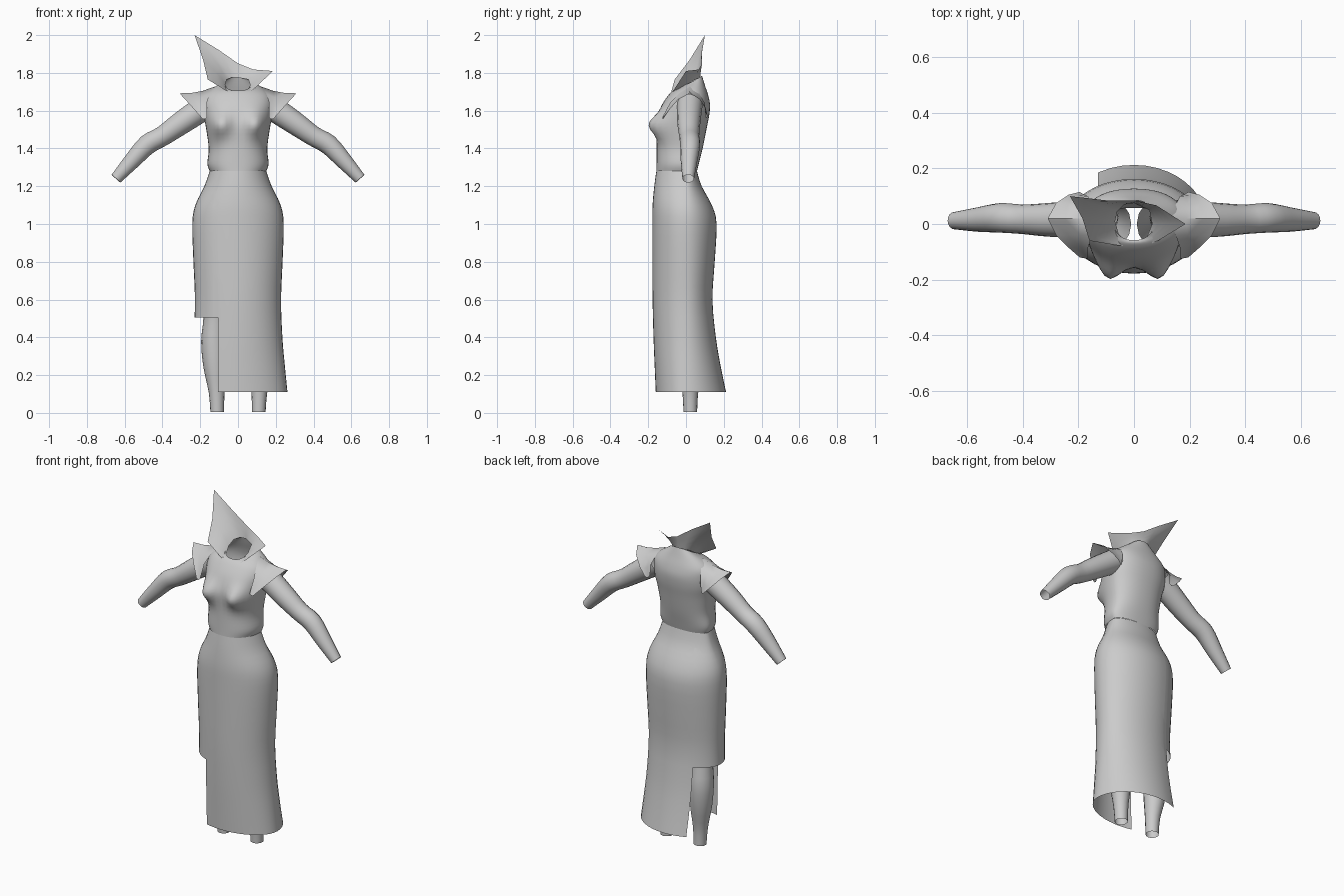
import bpy, bmesh, math
from mathutils import Vector

if "Cube" in bpy.data.objects:
    bpy.data.objects.remove(bpy.data.objects["Cube"])

grey = bpy.data.materials.new("plain grey")
grey.diffuse_color = (0.6, 0.6, 0.6, 1)
grey.use_nodes = True
grey.node_tree.nodes["Principled BSDF"].inputs["Base Color"].default_value = grey.diffuse_color


def finish(bm, name, angle=60):
    bmesh.ops.recalc_face_normals(bm, faces=bm.faces)
    me = bpy.data.meshes.new(name)
    bm.to_mesh(me)
    bm.free()
    ob = bpy.data.objects.new(name, me)
    bpy.context.collection.objects.link(ob)
    me.materials.append(grey)
    bpy.ops.object.select_all(action='DESELECT')
    ob.select_set(True)
    bpy.context.view_layer.objects.active = ob
    bpy.ops.object.shade_smooth_by_angle(angle=math.radians(angle))
    return ob


def loft(rows, closed=True):
    """Skin a list of point rows with quads."""
    bm = bmesh.new()
    vs = [[bm.verts.new(p) for p in row] for row in rows]
    n = len(rows[0])
    for a, b in zip(vs, vs[1:]):
        for i in range(n if closed else n - 1):
            j = (i + 1) % n
            bm.faces.new((a[i], a[j], b[j], b[i]))
    return bm


def smooth_rows(keys, steps):
    """Catmull-Rom resampling of a table of tuples."""
    out = []
    for i in range(len(keys) - 1):
        p = [keys[max(0, min(len(keys) - 1, i + d))] for d in (-1, 0, 1, 2)]
        for s in range(steps):
            t = s / steps
            out.append(tuple(
                0.5 * (2 * b + (c - a) * t + (2 * a - 5 * b + 4 * c - d) * t * t
                       + (3 * b - a - 3 * c + d) * t ** 3)
                for a, b, c, d in zip(*p)))
    return out + [keys[-1]]


def body_ring(z, hx, yf, yb, cy=0.0, tilt=0.0, power=0.9, n=40):
    pts = []
    for i in range(n):
        a = 2 * math.pi * i / n
        c, s = math.cos(a), math.sin(a)
        x = hx * math.copysign(abs(c) ** power, c)
        depth = (yb - cy) if s > 0 else (cy - yf)
        y = cy + depth * math.copysign(abs(s) ** power, s)
        if s < 0:  # bust
            y -= 0.062 * math.exp(-((abs(x) - 0.095) / 0.052) ** 2
                                  - ((z - 1.525) / 0.062) ** 2) * min(1, -2 * s)
        pts.append((x, y, z + tilt * s))
    return pts


# Skirt: z, half width, front y, back y
skirt_keys = [(0.11, 0.262, -0.16, 0.212), (0.25, 0.248, -0.166, 0.183),
              (0.4, 0.235, -0.172, 0.158), (0.6, 0.228, -0.177, 0.14),
              (0.8, 0.236, -0.178, 0.152), (1.0, 0.242, -0.178, 0.162),
              (1.1, 0.226, -0.177, 0.137), (1.2, 0.178, -0.168, 0.083),
              (1.28, 0.15, -0.157, 0.058)]
bm = loft([body_ring(*k, power=1.0) for k in smooth_rows(skirt_keys, 3)])
# Side slit, cut below knee height
SLIT_Z, FRONT_X, BACK_X = 0.505, -0.105, -0.13
for co, no in (((0, 0, SLIT_Z), (0, 0, 1)), ((FRONT_X, 0, 0), (1, 0, 0)),
               ((BACK_X, 0, 0), (1, 0, 0))):
    bmesh.ops.bisect_plane(bm, geom=bm.verts[:] + bm.edges[:] + bm.faces[:],
                           plane_co=co, plane_no=no)
gone = []
for f in bm.faces:
    c = f.calc_center_median()
    if c.z < SLIT_Z and c.x < (FRONT_X if c.y < 0 else BACK_X):
        gone.append(f)
bmesh.ops.delete(bm, geom=gone, context='FACES')
finish(bm, "skirt")

# Bodice: z, half width, front y, back y, centre y, tilt
bodice_keys = [(1.28, 0.15, -0.157, 0.058, 0, 0), (1.32, 0.162, -0.156, 0.068, 0, 0),
               (1.4, 0.155, -0.155, 0.088, 0, 0), (1.5, 0.168, -0.155, 0.108, 0, 0),
               (1.57, 0.18, -0.148, 0.122, 0.01, 0), (1.63, 0.185, -0.128, 0.127, 0.01, 0),
               (1.68, 0.175, -0.095, 0.118, 0.02, 0), (1.72, 0.13, -0.07, 0.1, 0.02, 0.015),
               (1.745, 0.075, -0.058, 0.085, 0.015, 0.04)]
finish(loft([body_ring(*k) for k in smooth_rows(bodice_keys, 4)]), "bodice")

# Flared collar: neck ring and asymmetric pointed rim
base = [(.01, -.068, 1.68), (.045, -.05, 1.695), (.065, 0, 1.735), (.055, .05, 1.765),
        (0, .075, 1.775), (-.035, .07, 1.775), (-.06, .045, 1.765),
        (-.068, .01, 1.74), (-.055, -.035, 1.71), (-.03, -.06, 1.69)]
rim = [(.025, -.088, 1.668), (.09, -.058, 1.72), (.185, 0, 1.81), (.08, .067, 1.818),
       (0, .085, 1.85), (-.1, .085, 1.92), (-.23, .10, 2.0),
       (-.185, .02, 1.87), (-.16, -.06, 1.765), (-.07, -.075, 1.71)]


def blend(t):
    flare, rise = t ** 1.25, t
    row = []
    for a, b in zip(base, rim):
        row.append((a[0] + (b[0] - a[0]) * flare, a[1] + (b[1] - a[1]) * flare,
                    a[2] + (b[2] - a[2]) * rise))
    return row


finish(loft([blend(t / 4) for t in range(5)]), "collar", 80)


def tube(keys, side, n=16):
    """Round limb through (x, y, z, radius) keys, open at both ends."""
    pts = [Vector((k[0] * side, k[1], k[2])) for k in keys]
    rows = []
    for i, p in enumerate(pts):
        d = (pts[min(i + 1, len(pts) - 1)] - pts[max(i - 1, 0)]).normalized()
        u = Vector((0, 1, 0))
        u = (u - d * u.dot(d)).normalized()
        v = d.cross(u)
        rows.append([p + keys[i][3] * (u * math.cos(2 * math.pi * k / n)
                                       + v * math.sin(2 * math.pi * k / n))
                     for k in range(n)])
    return loft(rows)


arm = smooth_rows([(.16, .02, 1.63, .068), (.3, .015, 1.535, .061), (.4, .017, 1.465, .053),
                   (.48, .022, 1.42, .053), (.56, .016, 1.335, .044),
                   (.646, .012, 1.24, .031)], 3)
leg = smooth_rows([(.11, .023, .005, .036), (.113, .023, .11, .042), (.122, .03, .25, .062),
                   (.126, .032, .38, .069), (.12, .02, .52, .062),
                   (.115, .01, .7, .078), (.11, 0, .95, .1)], 3)
# Cap sleeve: seam on the shoulder and its flared outer edge
seam = [(.165, -.125, 1.565), (.165, -.085, 1.64), (.15, -.04, 1.69), (.125, .02, 1.727),
        (.15, .07, 1.69), (.165, .1, 1.64), (.17, .1, 1.575)]
edge = [(.195, -.12, 1.565), (.235, -.085, 1.61), (.28, -.04, 1.66), (.31, .02, 1.692),
        (.28, .075, 1.66), (.235, .105, 1.61), (.195, .115, 1.57)]

for side, word in ((-1, "left"), (1, "right")):
    finish(tube(arm, side), word + "_arm")
    finish(tube(leg, side), word + "_leg")
    rows = []
    for t in (0, 1 / 3, 2 / 3, 1):
        row = []
        for a, b in zip(seam, edge):
            p = Vector(a).lerp(Vector(b), t)
            p.x *= side
            p.z -= 0.012 * math.sin(math.pi * t)
            row.append(p)
        rows.append(row)
    finish(loft(smooth_rows([sum((tuple(p) for p in r), ()) for r in rows], 1)
                and rows, closed=False), word + "_cap_sleeve")
